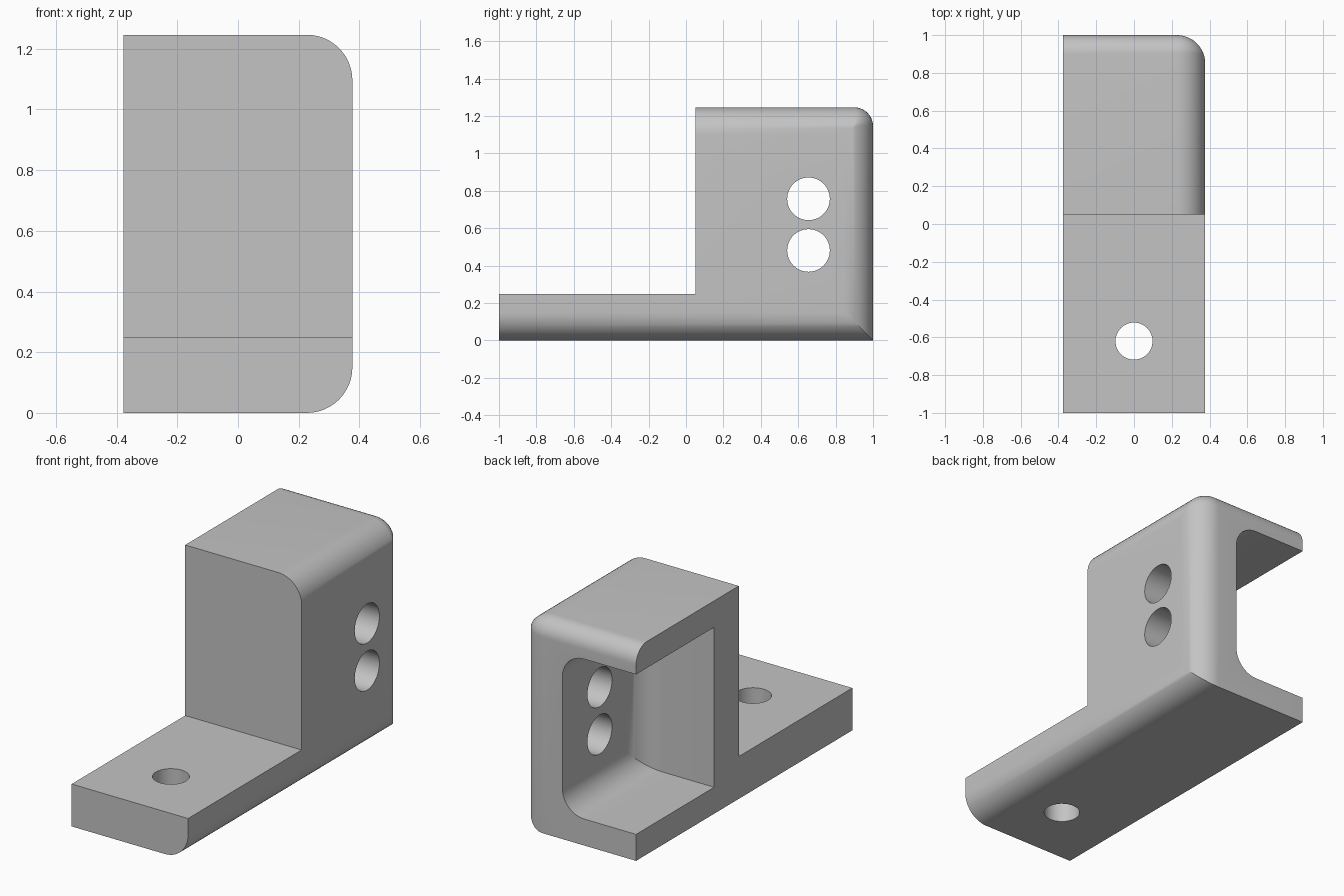
import bpy, bmesh, math
from mathutils import Matrix

if "Cube" in bpy.data.objects:
    bpy.data.objects.remove(bpy.data.objects["Cube"])

grey = bpy.data.materials.new("plain grey")
grey.diffuse_color = (0.55, 0.55, 0.55, 1)
grey.use_nodes = True
grey.node_tree.nodes["Principled BSDF"].inputs["Base Color"].default_value = grey.diffuse_color


def make_object(name, bm):
    bmesh.ops.remove_doubles(bm, verts=bm.verts, dist=1e-5)
    bmesh.ops.recalc_face_normals(bm, faces=bm.faces)
    mesh = bpy.data.meshes.new(name)
    bm.to_mesh(mesh)
    bm.free()
    mesh.materials.append(grey)
    obj = bpy.data.objects.new(name, mesh)
    bpy.context.collection.objects.link(obj)
    return obj


def loft(name, profile, x0, x1, radius, steps=12):
    """Extrude a yz profile along x, insetting it as a fillet at the x1 end."""
    slices = [(x0, 0.0)]
    for i in range(steps + 1):
        t = math.pi / 2 * i / steps
        slices.append((x1 - radius + radius * math.sin(t), radius * (1 - math.cos(t))))
    bm = bmesh.new()
    rings = [[bm.verts.new((x, y, z)) for y, z in profile(d)] for x, d in slices]
    n = len(rings[0])
    for a, b in zip(rings, rings[1:]):
        for i in range(n):
            j = (i + 1) % n
            bm.faces.new((a[i], a[j], b[j], b[i]))
    bm.faces.new(rings[0])
    bm.faces.new(rings[-1])
    return make_object(name, bm)


def bracket_profile(d, top=1.246, corner=0.1):
    r = max(corner - d, 0)
    cy, cz = 1 - d - r, top - d - r
    arc = [(cy + r * math.cos(a), cz + r * math.sin(a))
           for a in (math.pi / 2 * i / 10 for i in range(11))]
    return [(-1, d), (1 - d, d)] + arc + [(0.05, top - d), (0.05, 0.248), (-1, 0.248)]


def pocket_profile(d):
    return [(0.278 + d, 0.155 + d), (1.2, 0.155 + d), (1.2, 1.091 - d), (0.278 + d, 1.091 - d)]


def drill(name, centre, radius, depth, axis):
    bm = bmesh.new()
    turn = Matrix.Rotation(math.pi / 2, 4, 'Y') if axis == 'X' else Matrix()
    bmesh.ops.create_cone(bm, cap_ends=True, segments=48, radius1=radius, radius2=radius,
                          depth=depth, matrix=Matrix.Translation(centre) @ turn)
    return make_object(name, bm)


# L-shaped body, rounded along its right side
bracket = loft("bracket", bracket_profile, -0.377, 0.377, 0.15)

# Pocket open to the left and back, two side holes and one base hole
cutters = [
    loft("pocket_cutter", pocket_profile, -0.6, 0.10, 0.14),
    drill("upper_side_hole_cutter", (0.3, 0.655, 0.757), 0.114, 0.7, 'X'),
    drill("lower_side_hole_cutter", (0.3, 0.655, 0.481), 0.114, 0.7, 'X'),
    drill("base_hole_cutter", (0, -0.62, 0.12), 0.098, 0.6, 'Z'),
]
bpy.context.view_layer.objects.active = bracket
bracket.select_set(True)
for cutter in cutters:
    mod = bracket.modifiers.new(cutter.name, 'BOOLEAN')
    mod.operation = 'DIFFERENCE'
    mod.solver = 'EXACT'
    mod.object = cutter
    bpy.ops.object.modifier_apply(modifier=mod.name)
    bpy.data.objects.remove(cutter)

bpy.ops.object.shade_smooth_by_angle(angle=math.radians(30))
